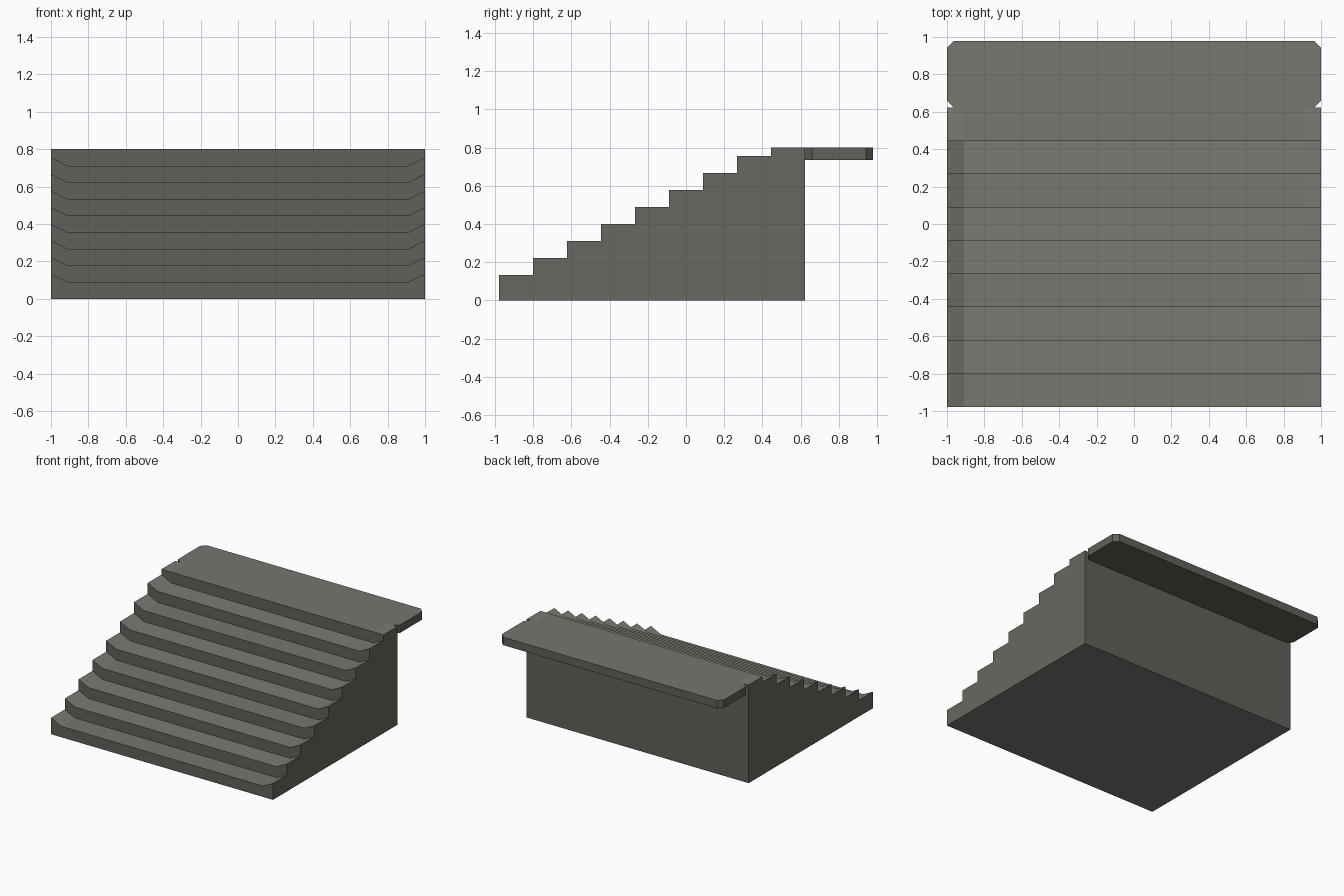
import bpy, bmesh

if "Cube" in bpy.data.objects:
    bpy.data.objects.remove(bpy.data.objects["Cube"])

STEPS, RISE, DEPTH = 9, 0.8 / 9, 1.6 / 9
Y0, BACK, TOP = -0.978, 0.622, 0.80
COLS = (-1.0, -0.91, 0.91, 1.0)


def material(name, *rgb):
    mat = bpy.data.materials.new(name)
    mat.diffuse_color = (*rgb, 1)
    mat.use_nodes = True
    mat.node_tree.nodes["Principled BSDF"].inputs["Base Color"].default_value = mat.diffuse_color
    return mat


# Weathered stone tones
TREAD = material("worn_stone", 0.188, 0.202, 0.168)
PAVING = material("paving_stone", 0.178, 0.184, 0.162)
RISER = material("dark_stone", 0.114, 0.119, 0.100)
SIDE = material("wall_stone", 0.138, 0.136, 0.119)
BASE = material("base_stone", 0.19, 0.185, 0.17)


def finish(name, bm, mats, pick):
    bmesh.ops.recalc_face_normals(bm, faces=bm.faces)
    for f in bm.faces:
        f.material_index = mats.index(pick(f))
    mesh = bpy.data.meshes.new(name)
    bm.to_mesh(mesh)
    bm.free()
    for m in mats:
        mesh.materials.append(m)
    obj = bpy.data.objects.new(name, mesh)
    bpy.context.collection.objects.link(obj)
    return obj


def stair_material(f):
    n, mid = f.normal, f.calc_center_median()
    if abs(n.x) > 0.9:
        return SIDE
    if n.z < -0.5:
        return BASE
    if n.z > 0.5:
        step = int((mid.y - Y0) / DEPTH)
        centre = abs(mid.x) < 0.5
        return PAVING if step in (0, 3, 6, 8) and centre else TREAD
    return RISER


# Stair block: treads turn up at both ends, the top tread is flat
rows = [(Y0, 0, 0)]
for i in range(STEPS):
    inner = (i + 1) * RISE
    outer = min(inner + RISE / 2, TOP)
    rows += [(Y0 + i * DEPTH, inner, outer), (Y0 + (i + 1) * DEPTH, inner, outer)]
rows.append((BACK, 0, 0))

bm = bmesh.new()
grid = [[bm.verts.new((x, y, outer if abs(x) == 1 else inner)) for x in COLS]
        for y, inner, outer in rows]
for a, b in zip(grid, grid[1:]):
    for c in range(3):
        bm.faces.new((a[c], a[c + 1], b[c + 1], b[c]))
for c in (0, 3):
    bm.faces.new([r[c] for r in grid])
bm.faces.new(grid[0] + grid[-1][::-1])
finish("stair_block", bm, [TREAD, PAVING, RISER, SIDE, BASE], stair_material)

# Landing slab with clipped corners
c = 0.037
front, rear = BACK, 0.978
half = [(1 - c, front), (1, front + c), (1, rear - c), (1 - c, rear)]
outline = half + [(-x, y) for x, y in reversed(half)]
bm = bmesh.new()
face = bm.faces.new([bm.verts.new((x, y, 0.735)) for x, y in outline])
ext = bmesh.ops.extrude_face_region(bm, geom=[face], use_keep_orig=True)
top = [v for v in ext["geom"] if isinstance(v, bmesh.types.BMVert)]
bmesh.ops.translate(bm, verts=top, vec=(0, 0, TOP - 0.735))
finish("landing_slab", bm, [PAVING, RISER],
       lambda f: PAVING if f.normal.z > 0.5 else RISER)
